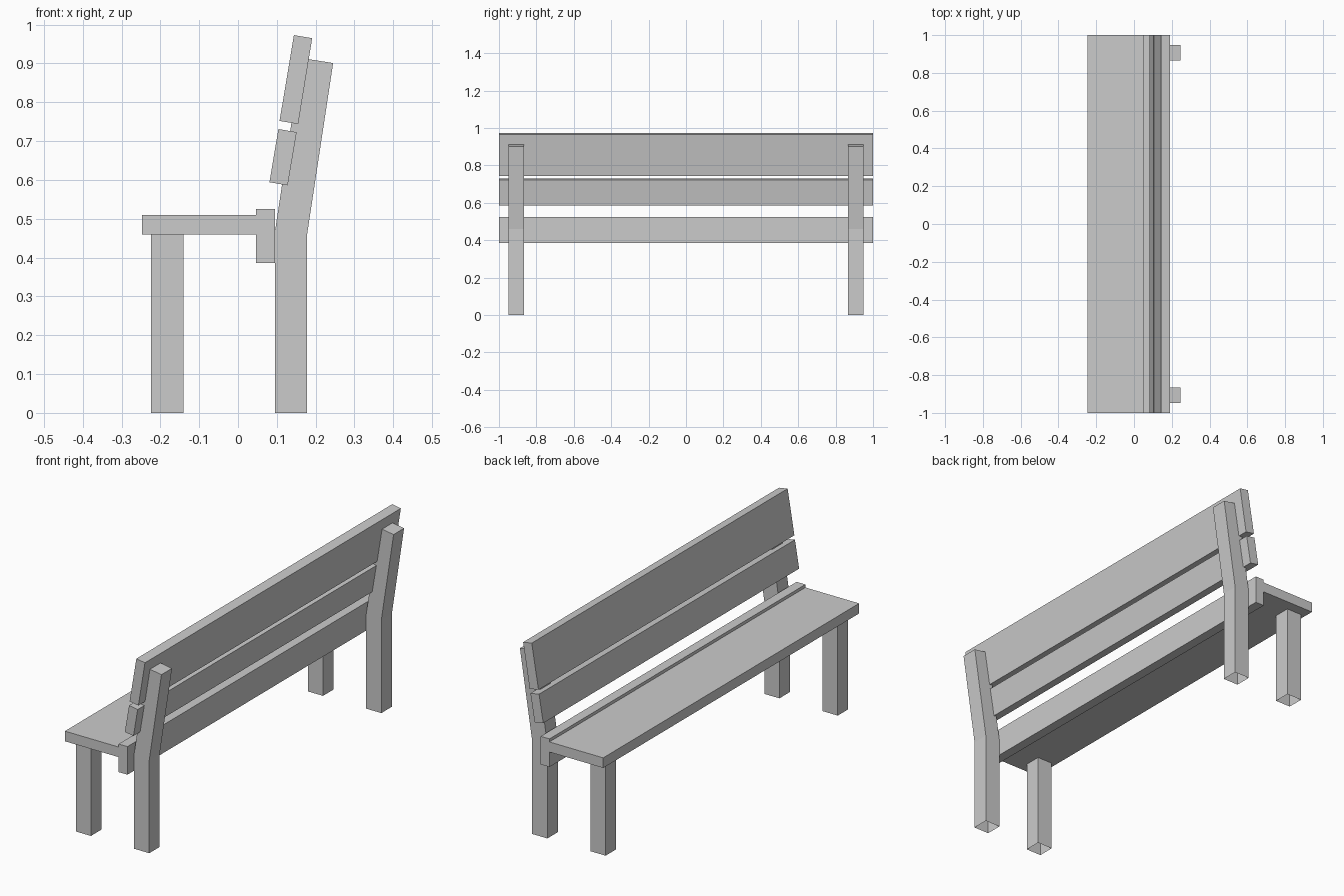
import bpy
import bmesh

cube = bpy.data.objects.get("Cube")
if cube:
    bpy.data.objects.remove(cube, do_unlink=True)

# One plain grey for the whole bench
grey = bpy.data.materials.new("plain grey")
grey.use_nodes = True
colour = (0.6, 0.6, 0.6, 1)
grey.diffuse_color = colour
grey.node_tree.nodes["Principled BSDF"].inputs["Base Color"].default_value = colour


def extrude(name, profile, y0, y1, open_bottom=False):
    """Sweep an x-z profile along y; optionally leave the foot open."""
    bm = bmesh.new()
    face = bm.faces.new([bm.verts.new((x, y0, z)) for x, z in profile])
    swept = bmesh.ops.extrude_face_region(bm, geom=[face], use_keep_orig=True)
    verts = [g for g in swept["geom"] if isinstance(g, bmesh.types.BMVert)]
    bmesh.ops.translate(bm, vec=(0, y1 - y0, 0), verts=verts)
    bmesh.ops.recalc_face_normals(bm, faces=bm.faces)
    if open_bottom:
        feet = [f for f in bm.faces if all(v.co.z < 0.001 for v in f.verts)]
        bmesh.ops.delete(bm, geom=feet, context="FACES_ONLY")
    mesh = bpy.data.meshes.new(name)
    bm.to_mesh(mesh)
    bm.free()
    mesh.materials.append(grey)
    obj = bpy.data.objects.new(name, mesh)
    bpy.context.collection.objects.link(obj)
    return obj


def rect(x0, x1, z0, z1):
    return [(x0, z0), (x1, z0), (x1, z1), (x0, z1)]


# Full-length planks
planks = {
    "seat": rect(-0.247, 0.047, 0.46, 0.51),
    "rear_rail": rect(0.047, 0.095, 0.386, 0.525),
    "lower_back_board": [(0.081, 0.594), (0.128, 0.586), (0.151, 0.723), (0.104, 0.731)],
    "upper_back_board": [(0.107, 0.752), (0.155, 0.744), (0.191, 0.965), (0.144, 0.973)],
}
for name, profile in planks.items():
    extrude(name, profile, -1, 1)

# Legs at both ends: straight seat legs and bent back posts
leg = rect(-0.224, -0.141, 0, 0.46)
post = [(0.095, 0), (0.178, 0), (0.178, 0.46), (0.245, 0.901),
        (0.163, 0.914), (0.095, 0.466)]
for end, y in (("front_end", -0.907), ("back_end", 0.907)):
    extrude("seat_leg_" + end, leg, y - 0.041, y + 0.041, open_bottom=True)
    extrude("back_post_" + end, post, y - 0.041, y + 0.041, open_bottom=True)
